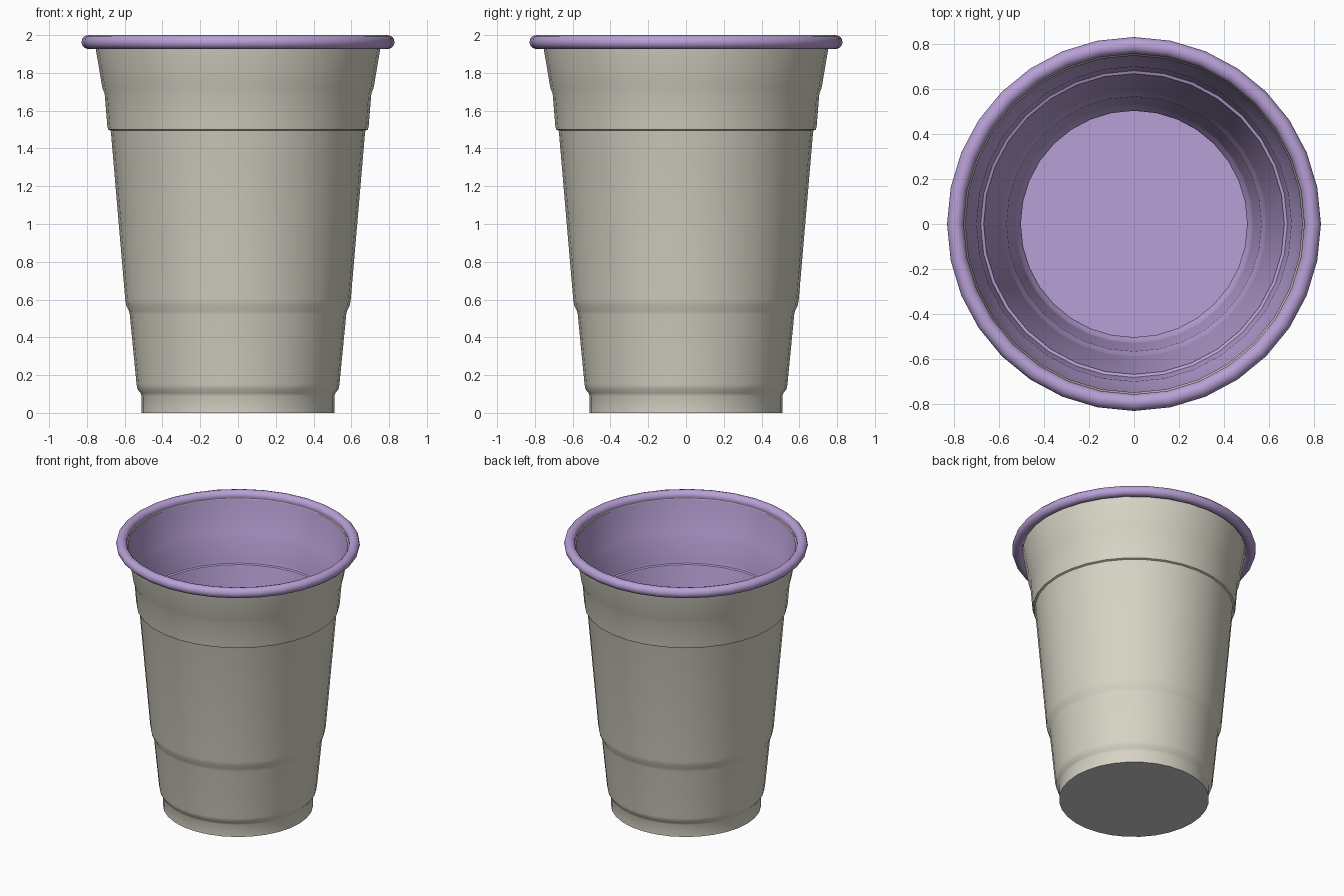
import bpy, bmesh, math

if "Cube" in bpy.data.objects:
    bpy.data.objects.remove(bpy.data.objects["Cube"])

SEGMENTS = 32


def material(name, color):
    m = bpy.data.materials.new(name)
    m.diffuse_color = color
    m.use_nodes = True
    m.node_tree.nodes["Principled BSDF"].inputs["Base Color"].default_value = m.diffuse_color
    return m


cream = material("cream", (0.68, 0.66, 0.56, 1))
lilac = material("lilac", (0.48, 0.35, 0.67, 1))


def lathe(name, profile, mat=None, closed=False, cap=False, flip=False):
    """Spin an (r, z) profile about z; profiles running upward face outward."""
    bm = bmesh.new()
    rings = []
    for r, z in profile:
        rings.append([bm.verts.new((r * math.cos(a), r * math.sin(a), z))
                      for a in (2 * math.pi * i / SEGMENTS for i in range(SEGMENTS))])
    pairs = list(zip(rings, rings[1:]))
    if closed:
        pairs.append((rings[-1], rings[0]))
    for low, high in pairs:
        for i in range(SEGMENTS):
            j = (i + 1) % SEGMENTS
            bm.faces.new((low[i], low[j], high[j], high[i]))
    if cap:
        bm.faces.new(rings[0][::-1])
    if flip:
        bmesh.ops.reverse_faces(bm, faces=bm.faces[:])
    mesh = bpy.data.meshes.new(name)
    bm.to_mesh(mesh)
    bm.free()
    ob = bpy.data.objects.new(name, mesh)
    bpy.context.collection.objects.link(ob)
    if mat:
        mesh.materials.append(mat)
    bpy.ops.object.select_all(action='DESELECT')
    ob.select_set(True)
    bpy.context.view_layer.objects.active = ob
    bpy.ops.object.shade_smooth_by_angle(angle=math.radians(35))
    return ob


# Stepped, tapering wall of the cup
wall = [(0.51, 0.0), (0.51, 0.09), (0.516, 0.105), (0.532, 0.125), (0.537, 0.15),
        (0.573, 0.52), (0.578, 0.54), (0.592, 0.57), (0.597, 0.60),
        (0.673, 1.488), (0.675, 1.495), (0.688, 1.50), (0.692, 1.52),
        (0.706, 1.69), (0.718, 1.72), (0.757, 1.95)]
lathe("outer_wall", wall, cream)

# Inner lining with its floor, just inside the wall
lining = [(r - 0.008, max(z, 0.01)) for r, z in wall]
lathe("inner_lining", lining, lilac, cap=True, flip=True)

# Rolled rim
rim = [(0.792 + 0.037 * math.cos(a), 1.963 + 0.037 * math.sin(a))
       for a in (2 * math.pi * i / 12 for i in range(12))]
lathe("rolled_rim", rim, lilac, closed=True)

# Underside of the cup
bpy.ops.mesh.primitive_circle_add(vertices=SEGMENTS, radius=0.51, fill_type='NGON')
base = bpy.context.object
base.name = "base_disc"
base.data.flip_normals()

# Bring the widest span to exactly 1.66 x 2.0 by leaving the z range at 0 to 2
